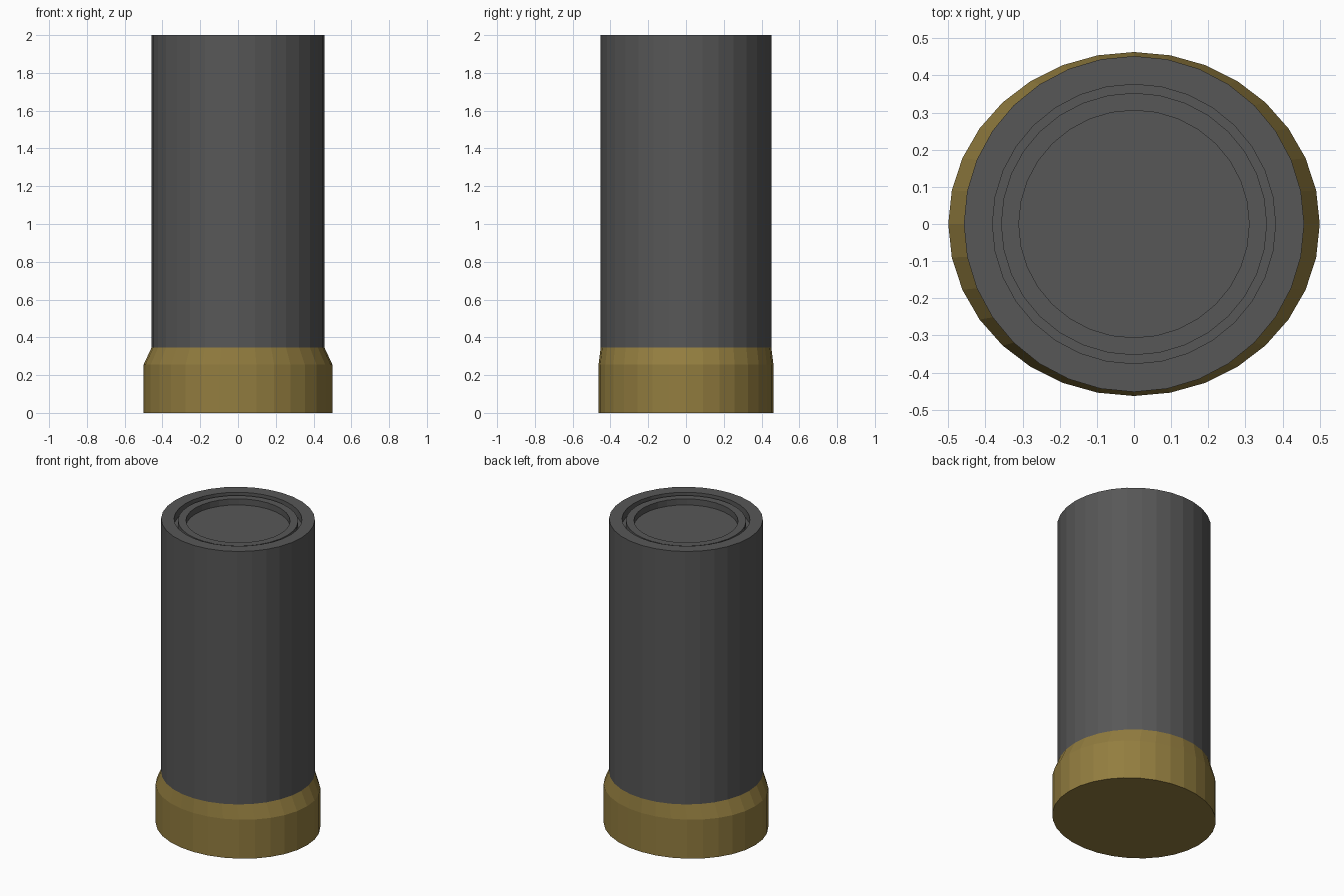
import bpy
import bmesh
from math import cos, sin, tau

SIDES = 32

old = bpy.data.objects.get("Cube")
if old:
    bpy.data.objects.remove(old, do_unlink=True)


def make_material(name, rgb):
    mat = bpy.data.materials.new(name)
    mat.use_nodes = True
    mat.diffuse_color = (*rgb, 1)
    mat.node_tree.nodes["Principled BSDF"].inputs["Base Color"].default_value = (*rgb, 1)
    return mat


def lathe(name, profile, mat):
    """Sweep (x radius, y radius, z) rows into a faceted oval solid with capped ends."""
    bm = bmesh.new()
    rings = [[bm.verts.new((rx * cos(tau * i / SIDES), ry * sin(tau * i / SIDES), z))
              for i in range(SIDES)] for rx, ry, z in profile]
    for low, high in zip(rings, rings[1:]):
        for i in range(SIDES):
            j = (i + 1) % SIDES
            bm.faces.new((low[i], low[j], high[j], high[i]))
    bm.faces.new(rings[0][::-1])
    bm.faces.new(rings[-1])
    mesh = bpy.data.meshes.new(name)
    bm.to_mesh(mesh)
    bm.free()
    mesh.materials.append(mat)
    obj = bpy.data.objects.new(name, mesh)
    bpy.context.collection.objects.link(obj)
    return obj


grey = make_material("dark grey", (0.095, 0.095, 0.095))
brass = make_material("aged brass", (0.29, 0.205, 0.05))

# Flared base collar
lathe("base_collar", [(0.5, 0.463, 0), (0.5, 0.463, 0.255), (0.458, 0.452, 0.345)], brass)

# Tube with a rim, a narrow groove, a raised inner ring and a recessed end
lathe("tube_body", [
    (0.458, 0.452, 0.345), (0.458, 0.452, 2),
    (0.381, 0.376, 2), (0.381, 0.376, 1.95),
    (0.358, 0.353, 1.95), (0.358, 0.353, 1.99),
    (0.31, 0.306, 1.99), (0.31, 0.306, 1.95),
], grey)
